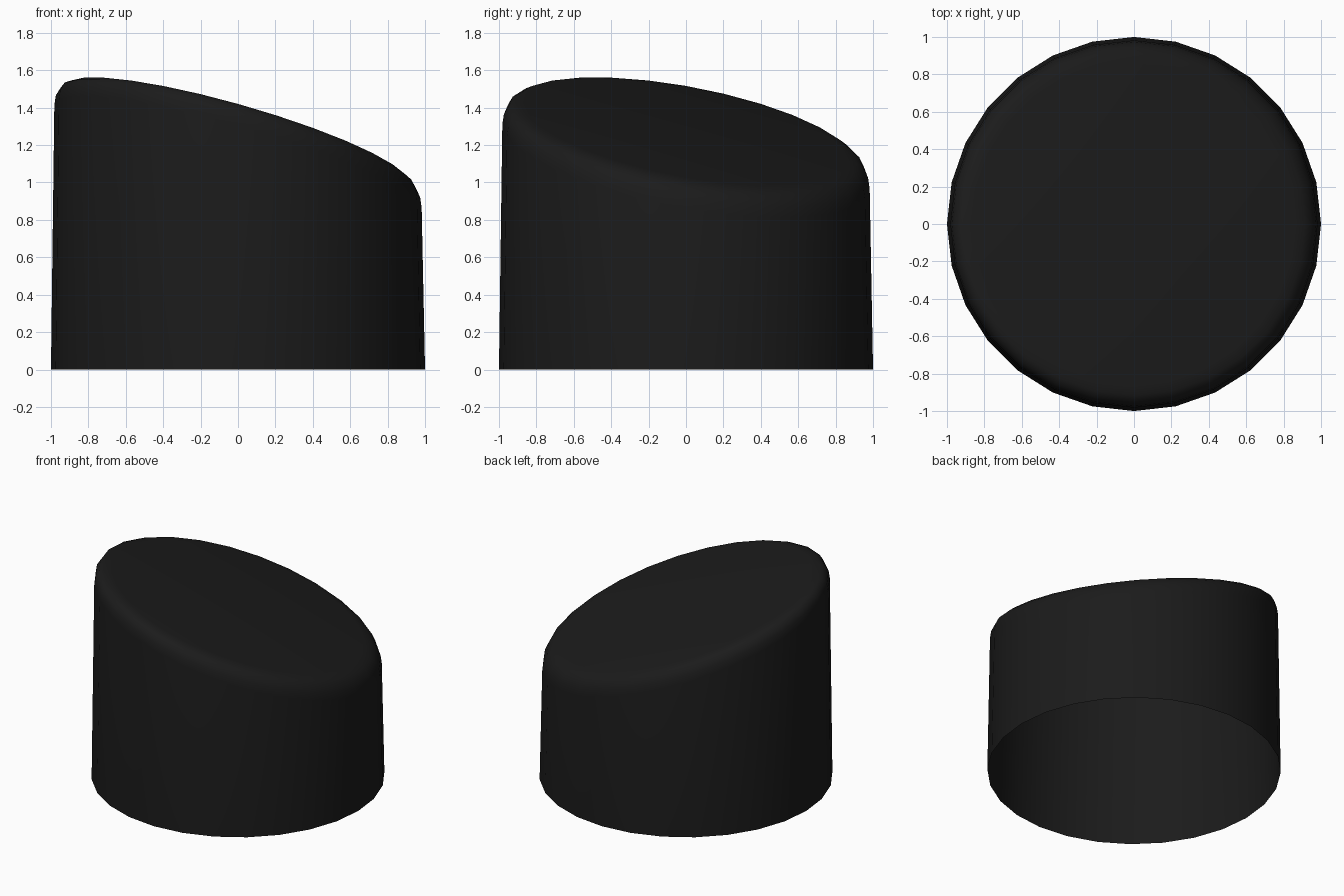
import bpy, bmesh, math

if "Cube" in bpy.data.objects:
    bpy.data.objects.remove(bpy.data.objects["Cube"])

SIDES = 28
# Slanted top plane: z = C - A*x - B*y
C, A, B = 1.268, 0.28, 0.175

mat = bpy.data.materials.new("soft black")
mat.diffuse_color = (0.011, 0.011, 0.011, 1)
mat.use_nodes = True
mat.node_tree.nodes["Principled BSDF"].inputs["Base Color"].default_value = mat.diffuse_color

bm = bmesh.new()


def ring(radius, drop=None):
    """Ring on the floor, or at a given drop below the slanted top plane."""
    verts = []
    for i in range(SIDES):
        t = 2 * math.pi * i / SIDES
        x, y = radius * math.cos(t), radius * math.sin(t)
        z = 0 if drop is None else C - A * x - B * y - drop
        verts.append(bm.verts.new((x, y, z)))
    return verts


# Wall, rounded rim and slanted top, from the floor upwards
rings = [ring(1.0)]
for radius, drop in ((0.982, 0.13), (0.974, 0.075), (0.95, 0.03),
                     (0.915, 0.008), (0.86, 0.0)):
    rings.append(ring(radius, drop))
for low, high in zip(rings, rings[1:]):
    for i in range(SIDES):
        j = (i + 1) % SIDES
        bm.faces.new((low[i], low[j], high[j], high[i]))

# Top cap; the underside stays open, so the cap is a hollow shell
bm.faces.new(rings[-1])

mesh = bpy.data.meshes.new("slanted_cap")
bm.to_mesh(mesh)
bm.free()
mesh.materials.append(mat)
obj = bpy.data.objects.new("slanted_cap", mesh)
bpy.context.collection.objects.link(obj)

# Smooth shading
bpy.context.view_layer.objects.active = obj
obj.select_set(True)
bpy.ops.object.shade_smooth_by_angle(angle=math.radians(60))
